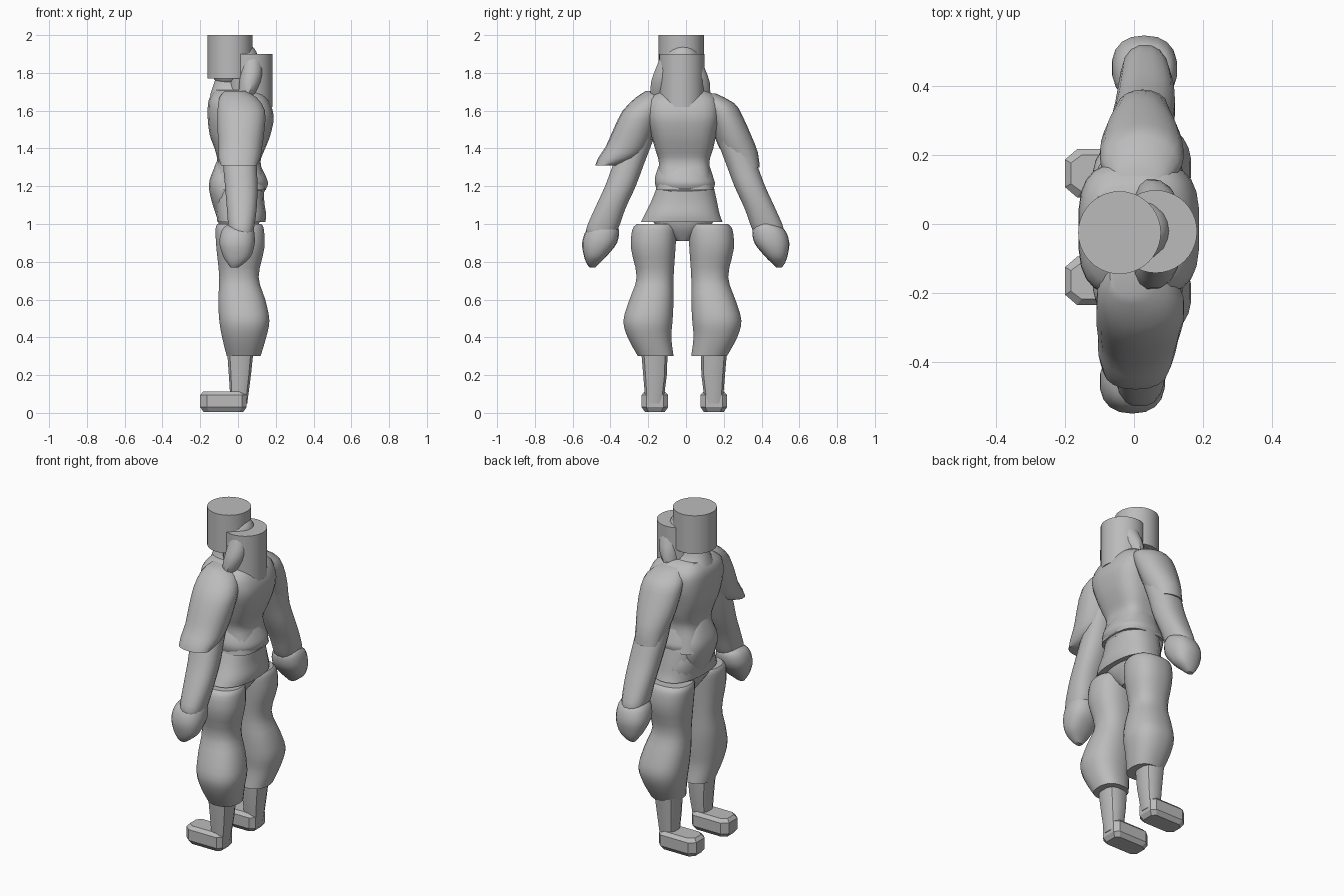
import bpy, bmesh
from math import sin, cos, pi, radians
from mathutils import Matrix

cube = bpy.data.objects.get("Cube")
if cube:
    bpy.data.objects.remove(cube, do_unlink=True)

grey = bpy.data.materials.new("plain grey")
grey.use_nodes = True
grey.diffuse_color = (0.5, 0.5, 0.5, 1)
grey.node_tree.nodes["Principled BSDF"].inputs["Base Color"].default_value = (0.5, 0.5, 0.5, 1)


def finish(name, bm, angle=35):
    bmesh.ops.recalc_face_normals(bm, faces=bm.faces)
    mesh = bpy.data.meshes.new(name)
    bm.to_mesh(mesh)
    bm.free()
    obj = bpy.data.objects.new(name, mesh)
    bpy.context.collection.objects.link(obj)
    mesh.materials.append(grey)
    bpy.ops.object.select_all(action="DESELECT")
    obj.select_set(True)
    bpy.context.view_layer.objects.active = obj
    bpy.ops.object.shade_smooth_by_angle(angle=radians(angle))


def refine(rows, steps):
    """Smooth curve through rows of section sizes."""
    out = []
    for i in range(len(rows) - 1):
        a, b = rows[max(i - 1, 0)], rows[i]
        c, d = rows[i + 1], rows[min(i + 2, len(rows) - 1)]
        for s in range(steps):
            t = s / steps
            out.append([q + t / 2 * (r - p + t * (2 * p - 5 * q + 4 * r - w + t * (3 * q - p - 3 * r + w)))
                        for p, q, r, w in zip(a, b, c, d)])
    return out + [list(rows[-1])]


def loft(name, rows, sides=20, steps=3, power=0.85, flip=None):
    """Skin rounded sections (z, x min, x max, y min, y max); flip mirrors y to flip - y."""
    bm = bmesh.new()
    rings = []
    for z, x0, x1, y0, y1 in refine(rows, steps):
        ring = []
        for k in range(sides):
            u, v = cos(2 * pi * (k + .5) / sides), sin(2 * pi * (k + .5) / sides)
            u, v = [abs(q) ** power * (1 if q > 0 else -1) for q in (u, v)]
            y = (y0 + y1) / 2 + v * (y1 - y0) / 2
            ring.append(bm.verts.new(((x0 + x1) / 2 + u * (x1 - x0) / 2, y if flip is None else flip - y, z)))
        rings.append(ring)
    for lo, hi in zip(rings, rings[1:]):
        for k in range(sides):
            j = (k + 1) % sides
            bm.faces.new((lo[k], lo[j], hi[j], hi[k]))
    bm.faces.new(rings[0])
    bm.faces.new(rings[-1])
    finish(name, bm)


def cylinder(name, x, y, low, high):
    bm = bmesh.new()
    bmesh.ops.create_cone(bm, cap_ends=True, segments=40, radius1=.12, radius2=.12, depth=high - low,
                          matrix=Matrix.Translation((x, y, (low + high) / 2)))
    finish(name, bm)


# Hat, tilted head and long hair with side locks
cylinder("hat", -.042, -.025, 1.77, 2)
cylinder("hair", .063, -.022, 1.62, 1.9)
bm = bmesh.new()
bmesh.ops.create_uvsphere(bm, u_segments=24, v_segments=14, radius=1,
                          matrix=Matrix.Translation((-.015, -.02, 1.84)) @ Matrix.Rotation(radians(-42), 4, "Y")
                          @ Matrix.Diagonal((.135, .105, .1, 1)))
finish("head", bm)
lock = [(1.89, .025, .12, -.135, -.05), (1.82, .015, .13, -.163, -.05),
        (1.75, .005, .12, -.188, -.05), (1.67, 0, .08, -.19, -.08)]
loft("left_hair_lock", lock, sides=12, steps=2, power=1)
loft("right_hair_lock", lock, sides=12, steps=2, power=1, flip=-.06)
loft("neck", [(1.82, -.1, .06, -.08, .05), (1.74, -.13, .07, -.09, .06), (1.68, -.15, .1, -.12, .1)])

# Torso, belt, belly, hips and skirt
loft("torso", [(1.71, -.12, .11, -.13, .11), (1.66, -.155, .16, -.2, .17), (1.57, -.162, .19, -.21, .18),
               (1.47, -.15, .172, -.185, .16), (1.4, -.125, .145, -.165, .145), (1.33, -.11, .12, -.145, .125),
               (1.25, -.13, .14, -.15, .135), (1.18, -.14, .15, -.16, .15)], sides=24, power=.62)
loft("belt", [(1.31, -.11, .12, -.145, .125), (1.25, -.13, .15, -.165, .145),
              (1.21, -.135, .16, -.165, .155), (1.17, -.125, .14, -.15, .14)])
loft("belly", [(1.35, -.105, 0, -.09, .06), (1.29, -.13, 0, -.125, .1), (1.21, -.155, 0, -.145, .12),
               (1.12, -.14, 0, -.13, .11), (1.03, -.11, 0, -.08, .06)])
loft("hips", [(1.2, -.13, .12, -.14, .13), (1.08, -.12, .12, -.19, .17),
              (.99, -.1, .11, -.16, .13), (.91, -.05, .06, -.05, .02)])
loft("skirt", [(1.21, -.13, .14, -.15, .145), (1.12, -.12, .14, -.185, .165),
               (1.05, -.115, .15, -.22, .18), (1.01, -.11, .145, -.24, .195)], sides=24)

# Puffed trousers, shins, forearms and hands on both sides
trousers = [(1.0, -.11, .125, -.26, -.06), (.97, -.12, .138, -.285, -.05), (.87, -.115, .14, -.292, -.055),
            (.72, -.1, .11, -.262, -.065), (.6, -.105, .145, -.3, -.065), (.49, -.1, .167, -.332, -.07),
            (.4, -.085, .15, -.31, -.077), (.3, -.06, .12, -.255, -.065)]
shin = [(.34, -.06, .085, -.24, -.095), (.2, -.05, .07, -.228, -.1), (.05, -.04, .05, -.215, -.12)]
forearm = [(1.45, -.08, .1, -.33, -.17), (1.32, -.08, .1, -.385, -.22), (1.2, -.07, .105, -.43, -.265),
           (1.08, -.06, .1, -.485, -.32), (.97, -.05, .085, -.53, -.36), (.92, -.03, .07, -.51, -.4)]
hand = [(1.0, -.05, .07, -.47, -.38), (.97, -.085, .085, -.525, -.355), (.9, -.1, .09, -.55, -.365),
        (.83, -.08, .07, -.54, -.42), (.79, -.055, .03, -.525, -.46), (.77, -.04, 0, -.51, -.48)]


def slide(rows, dx):
    return [(z, a + dx, b + dx, c, d) for z, a, b, c, d in rows]


for side, right in (("left", False), ("right", True)):
    loft(side + "_trouser_leg", trousers, sides=24, flip=-.038 if right else None)
    loft(side + "_shin", shin, sides=12, steps=1, power=.7, flip=-.02 if right else None)
    loft(side + "_forearm", slide(forearm, .015 if right else 0), sides=16, flip=-.01 if right else None)
    loft(side + "_hand", slide(hand, .035 if right else 0), sides=18, flip=-.003 if right else None)
    # Foot: block with a tapered toe and bevelled rims
    bm = bmesh.new()
    y = .147 if right else -.165
    outline = [(-.2, -.04), (-.165, -.07), (.02, -.07), (.045, -.045),
               (.045, .045), (.02, .07), (-.165, .07), (-.2, .04)]
    rings = [[bm.verts.new((-.078 + (px + .078) * s, y + py * t, z)) for px, py in outline]
             for z, s, t in ((.005, .86, .75), (.03, 1, 1), (.095, 1, 1), (.114, .86, .75))]
    for lo, hi in zip(rings, rings[1:]):
        for k in range(8):
            bm.faces.new((lo[k], lo[(k + 1) % 8], hi[(k + 1) % 8], hi[k]))
    bm.faces.new(rings[0])
    bm.faces.new(rings[-1])
    finish(side + "_foot", bm, 20)

# Sleeves: the left one is larger and hangs wider
loft("left_sleeve", [(1.705, -.07, .04, -.21, -.08), (1.67, -.1, .1, -.265, -.1), (1.6, -.11, .145, -.335, -.13),
                     (1.5, -.11, .142, -.385, -.165), (1.41, -.105, .13, -.425, -.2),
                     (1.35, -.105, .12, -.465, -.25), (1.31, -.09, .1, -.48, -.36)], sides=18, steps=2, power=.9)
loft("right_sleeve", [(1.69, -.05, .08, .06, .16), (1.64, -.09, .13, .08, .255), (1.58, -.1, .145, .11, .295),
                      (1.47, -.09, .135, .15, .345), (1.38, -.07, .115, .19, .38),
                      (1.3, -.05, .1, .29, .39)], sides=18, steps=2, power=1)
